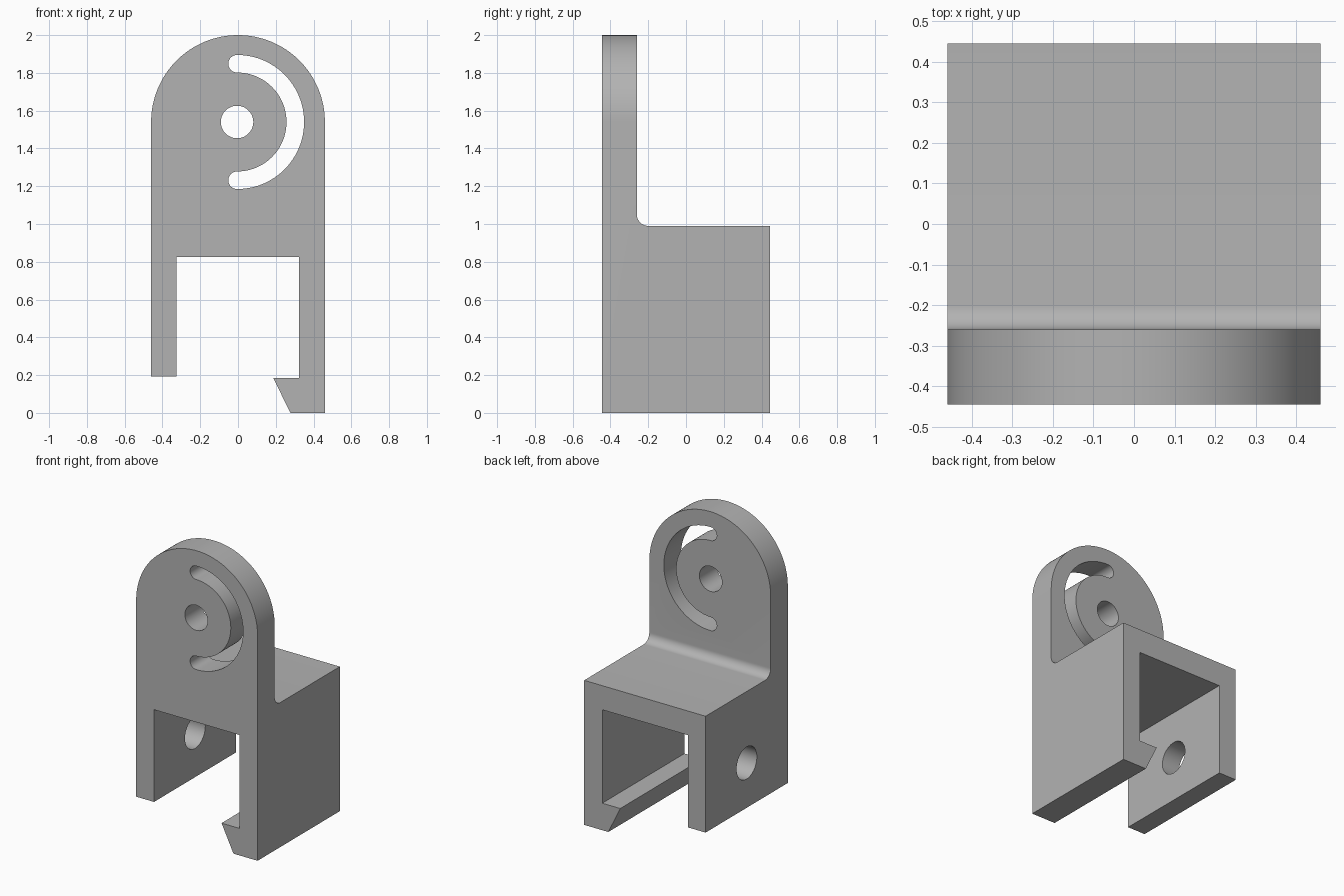
import bpy
import bmesh
from math import cos, sin, pi, radians
from mathutils import Vector

cube = bpy.data.objects.get("Cube")
if cube:
    bpy.data.objects.remove(cube, do_unlink=True)

# Main dimensions
HALF_W, HALF_D = 0.46, 0.445
PIVOT_X, PIVOT_Z = -0.005, 1.54
SHELF_Z, PLATE_BACK, FILLET = 0.99, -0.26, 0.06

grey = bpy.data.materials.new("plain grey")
grey.use_nodes = True
colour = (0.45, 0.45, 0.45, 1)
grey.diffuse_color = colour
grey.node_tree.nodes["Principled BSDF"].inputs["Base Color"].default_value = colour


def arc(cx, cy, r, start, end, steps):
    """Points on an arc, angles in degrees."""
    angles = [radians(start + (end - start) * i / steps) for i in range(steps + 1)]
    return [(cx + r * cos(a), cy + r * sin(a)) for a in angles]


def extrude(name, outline, axis, low, high):
    """Solid from a flat outline: (x, z) along y, or (y, z) along x."""
    def place(p, d):
        return (p[0], d, p[1]) if axis == "y" else (d, p[0], p[1])
    bm = bmesh.new()
    face = bm.faces.new([bm.verts.new(place(p, low)) for p in outline])
    moved = bmesh.ops.extrude_face_region(bm, geom=[face])["geom"]
    shift = Vector(place((0, 0), high - low))
    bmesh.ops.translate(bm, vec=shift,
                        verts=[v for v in moved if isinstance(v, bmesh.types.BMVert)])
    bmesh.ops.recalc_face_normals(bm, faces=bm.faces)
    mesh = bpy.data.meshes.new(name)
    bm.to_mesh(mesh)
    bm.free()
    mesh.materials.append(grey)
    obj = bpy.data.objects.new(name, mesh)
    bpy.context.collection.objects.link(obj)
    return obj


# Clip bracket: domed plate above, two legs below, hook on one leg
outline = [(-HALF_W, 0.193), (-0.325, 0.193), (-0.325, 0.825), (0.323, 0.825),
           (0.323, 0.185), (0.187, 0.185), (0.277, 0), (HALF_W, 0)]
outline += arc(0, PIVOT_Z, HALF_W, 0, 180, 64)
bracket = extrude("clip_bracket", outline, "y", -HALF_D, HALF_D)

# Space behind the plate, with a rounded inner corner
space = [(1, SHELF_Z), (1, 3), (PLATE_BACK, 3)]
space += arc(PLATE_BACK + FILLET, SHELF_Z + FILLET, FILLET, 180, 270, 12)
cutters = [extrude("space_cutter", space, "x", -1, 1)]

# Pivot hole
pivot = arc(PIVOT_X, PIVOT_Z, 0.086, 0, 360, 48)[:-1]
cutters.append(extrude("pivot_hole_cutter", pivot, "y", -1, 1))

# Half-ring slot with round ends
outer, inner = 0.355, 0.262
mid, cap = (outer + inner) / 2, (outer - inner) / 2
slot = arc(PIVOT_X, PIVOT_Z, outer, -90, 90, 48)
slot += arc(PIVOT_X, PIVOT_Z + mid, cap, 90, 270, 16)[1:]
slot += arc(PIVOT_X, PIVOT_Z, inner, 90, -90, 48)[1:]
slot += arc(PIVOT_X, PIVOT_Z - mid, cap, 90, 270, 16)[1:-1]
cutters.append(extrude("slot_cutter", slot, "y", -1, 1))

# Screw hole through the short leg
screw = arc(0, 0.5, 0.11, 0, 360, 48)[:-1]
cutters.append(extrude("screw_hole_cutter", screw, "x", -1, 0))

# Apply the cuts
bpy.ops.object.select_all(action="DESELECT")
bracket.select_set(True)
bpy.context.view_layer.objects.active = bracket
for cutter in cutters:
    cutter.hide_render = True
    cut = bracket.modifiers.new(cutter.name, "BOOLEAN")
    cut.operation, cut.solver, cut.object = "DIFFERENCE", "EXACT", cutter
    bpy.ops.object.modifier_apply(modifier=cut.name)
    bpy.data.objects.remove(cutter, do_unlink=True)

bpy.ops.object.shade_smooth_by_angle(angle=radians(30))
